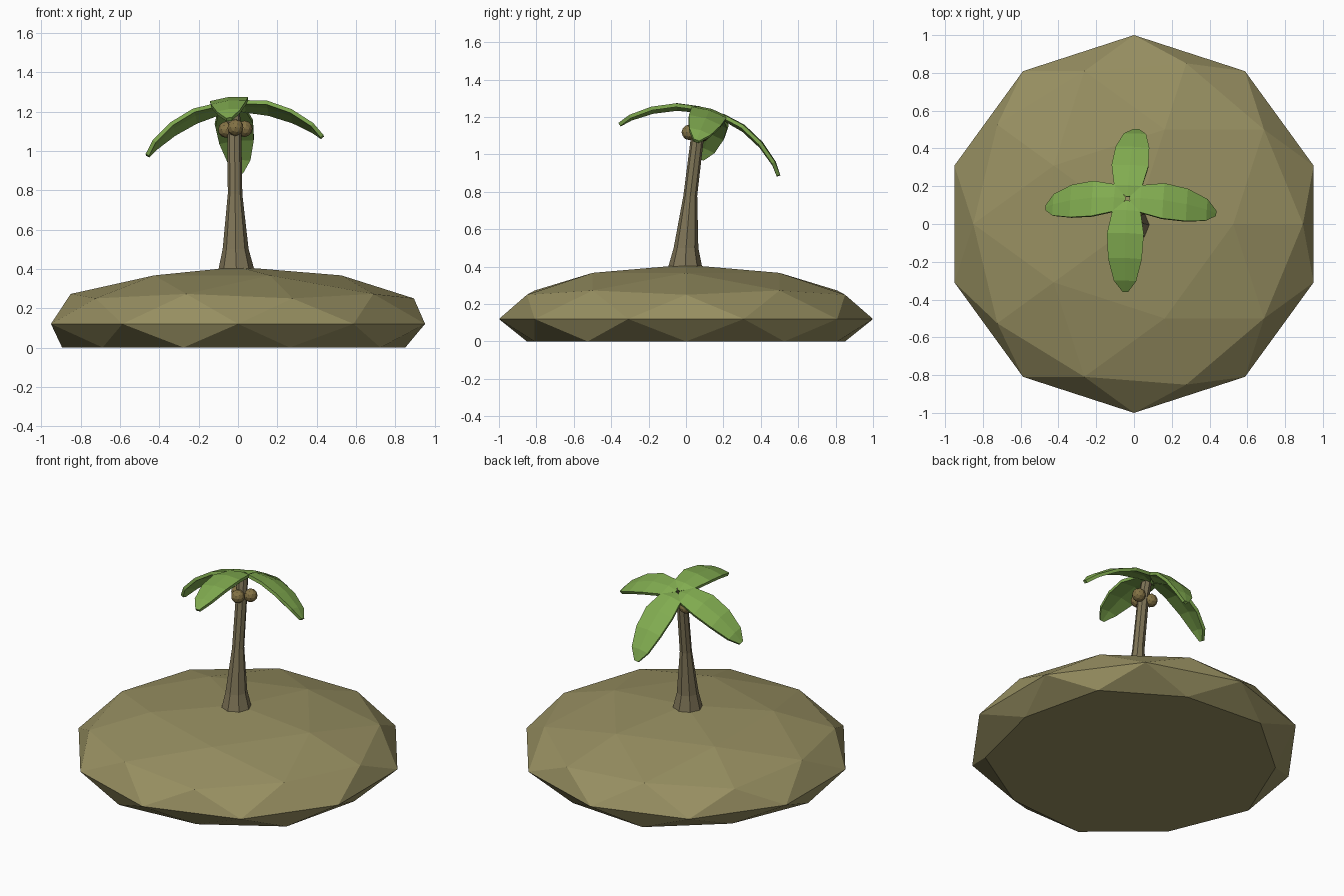
import bpy, bmesh, math
from mathutils import Vector, Matrix

if "Cube" in bpy.data.objects:
    bpy.data.objects.remove(bpy.data.objects["Cube"])


def material(name, rgb):
    m = bpy.data.materials.new(name)
    m.diffuse_color = (*rgb, 1)
    m.use_nodes = True
    m.node_tree.nodes["Principled BSDF"].inputs["Base Color"].default_value = m.diffuse_color
    return m


SAND = material("sand", (0.31, 0.275, 0.12))
BARK = material("bark", (0.21, 0.175, 0.095))
LEAF = material("leaf_green", (0.22, 0.41, 0.08))
SHELL = material("coconut_brown", (0.23, 0.17, 0.06))


def finish(bm, name, mat):
    bmesh.ops.recalc_face_normals(bm, faces=bm.faces)
    me = bpy.data.meshes.new(name)
    bm.to_mesh(me)
    bm.free()
    me.materials.append(mat)
    ob = bpy.data.objects.new(name, me)
    bpy.context.collection.objects.link(ob)
    return ob


# Island: squashed icosphere with its underside flattened on the ground
bm = bmesh.new()
bmesh.ops.create_icosphere(bm, subdivisions=2, radius=1)
inner = [v for v in bm.verts if v.co.z < -0.6]
bmesh.ops.delete(bm, geom=inner, context='VERTS')
for v in bm.verts:
    v.co.z = max(0, 0.12 + 0.29 * v.co.z)
bmesh.ops.holes_fill(bm, edges=[e for e in bm.edges if e.is_boundary], sides=0)
finish(bm, "island", SAND)

# Trunk: flared, leaning eight-sided loft (x, y, z, radius)
bm = bmesh.new()
rings = []
for x, y, z, r in [(-0.008, -0.005, 0.385, 0.094), (-0.012, 0.0, 0.5, 0.066),
                   (-0.015, 0.023, 0.78, 0.037), (-0.018, 0.062, 1.1, 0.035),
                   (-0.025, 0.085, 1.215, 0.033)]:
    rings.append([bm.verts.new((x + r * math.cos(i * math.pi / 4),
                                y + r * math.sin(i * math.pi / 4), z)) for i in range(8)])
for a, b in zip(rings, rings[1:]):
    for i in range(8):
        j = (i + 1) % 8
        bm.faces.new((a[i], a[j], b[j], b[i]))
bm.faces.new(rings[0][::-1])
bm.faces.new(rings[-1])
finish(bm, "trunk", BARK)

# Leaves: four drooping blades on a crown tilted with the trunk
# each station: distance out, height, half width
BLADE = [(0.01, 0.0, 0.008), (0.07, 0.006, 0.075), (0.19, -0.018, 0.098),
         (0.31, -0.075, 0.09), (0.41, -0.15, 0.06), (0.455, -0.205, 0.014)]
up = Vector((-0.09, 0.31, 0.945)).normalized()
tilt = Vector((0, 0, 1)).rotation_difference(up).to_matrix().to_4x4()
crown = Matrix.Translation((-0.035, 0.135, 1.222)) @ tilt
for k, side in enumerate(("right", "back", "left", "front")):
    bm = bmesh.new()
    rows = [[bm.verts.new((d, s * w, h + (0 if s else 0.12 * w))) for s in (-1, 0, 1)]
            for d, h, w in BLADE]
    for a, b in zip(rows, rows[1:]):
        for i in range(2):
            bm.faces.new((a[i], b[i], b[i + 1], a[i + 1]))
    bm.transform(crown @ Matrix.Rotation(k * math.pi / 2 - 0.05, 4, 'Z'))
    leaf = finish(bm, "leaf_" + side, LEAF)
    if leaf.data.polygons[0].normal.z < 0:
        leaf.data.flip_normals()
    mod = leaf.modifiers.new("thickness", 'SOLIDIFY')
    mod.thickness = 0.02
    mod.offset = -1

# Coconuts clustered under the crown
for n, pos in enumerate([(-0.013, 0.018, 1.118), (-0.06, 0.085, 1.108), (0.033, 0.085, 1.112)]):
    bm = bmesh.new()
    bmesh.ops.create_icosphere(bm, subdivisions=2, radius=0.042,
                               matrix=Matrix.Translation(pos))
    finish(bm, f"coconut_{n + 1}", SHELL)
